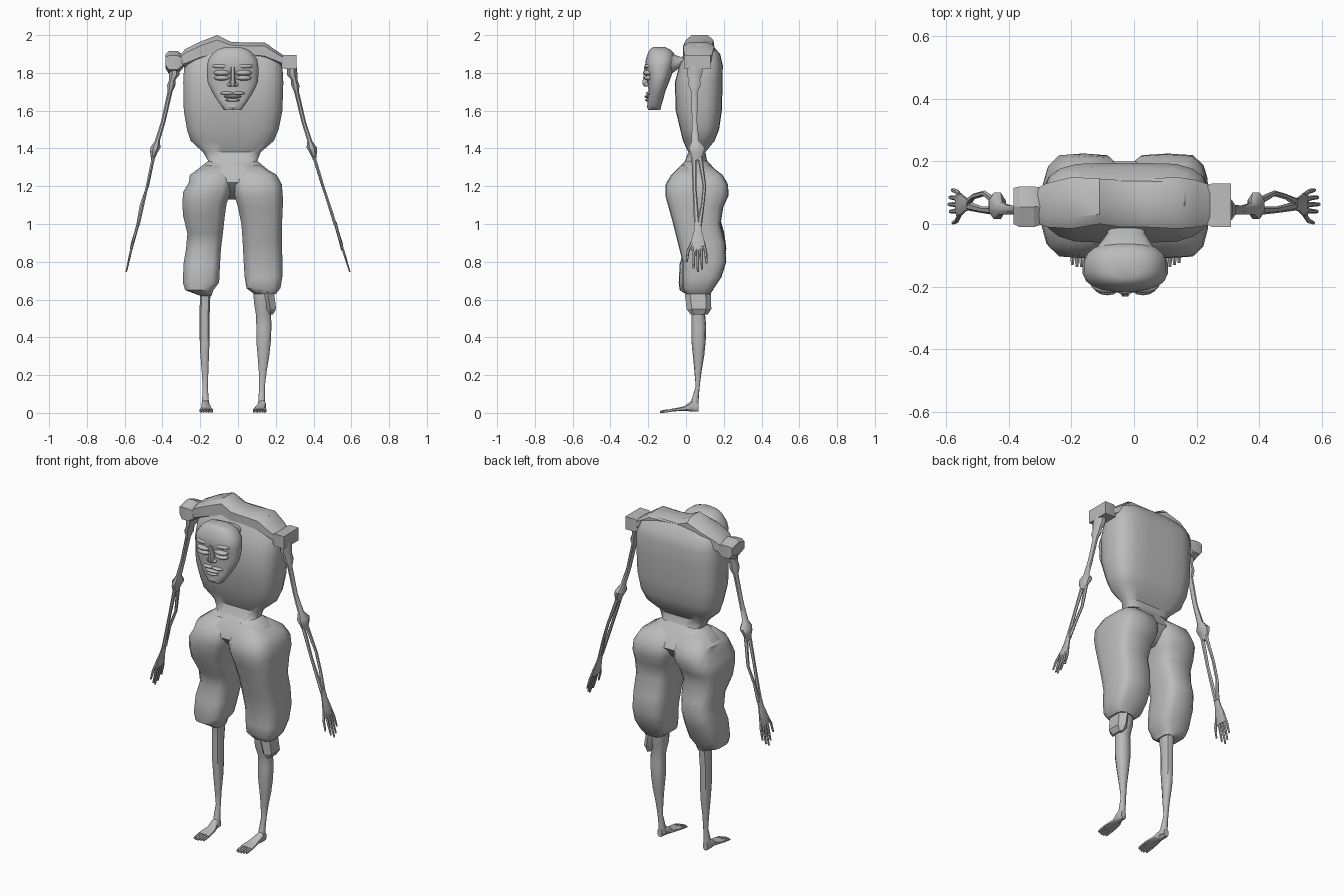
import bpy, bmesh, math
from mathutils import Vector

grey = bpy.data.materials.new("stone grey")
grey.diffuse_color = (0.5, 0.5, 0.5, 1)


def finish(name, bm, angle=45):
    bmesh.ops.recalc_face_normals(bm, faces=bm.faces)
    me = bpy.data.meshes.new(name)
    bm.to_mesh(me)
    bm.free()
    me.materials.append(grey)
    ob = bpy.data.objects.new(name, me)
    bpy.context.collection.objects.link(ob)
    bpy.context.view_layer.objects.active = ob
    ob.select_set(True)
    bpy.ops.object.shade_smooth_by_angle(angle=math.radians(angle))
    ob.select_set(False)
    return ob


def loft(name, rings, axis="z", n=12, p=2.6, dent=0.0, angle=45):
    """Skin rings (t, u0, u1, v0, v1) placed along an axis; p sets squareness."""
    bm = bmesh.new()
    loops = []
    top = math.cos(math.pi / n) ** (2 / p)
    for t, u0, u1, v0, v1 in rings:
        loop = []
        for i in range(n):
            a = math.tau * (i + 0.5) / n
            c, s = math.cos(a), math.sin(a)
            c = math.copysign(abs(c) ** (2 / p), c) / top
            s = math.copysign(abs(s) ** (2 / p), s) / top
            s *= 1 - dent * math.exp(-(c / 0.35) ** 2)
            u = (u0 + u1) / 2 + c * (u1 - u0) / 2
            v = (v0 + v1) / 2 + s * (v1 - v0) / 2
            co = {"x": (t, u, v), "y": (u, t, v), "z": (u, v, t)}[axis]
            loop.append(bm.verts.new(co))
        loops.append(loop)
    for a, b in zip(loops, loops[1:]):
        for i in range(n):
            j = (i + 1) % n
            bm.faces.new((a[i], a[j], b[j], b[i]))
    bm.faces.new(loops[0])
    bm.faces.new(loops[-1])
    return finish(name, bm, angle)


def rod(name, pts, n=6):
    """Thin limb through points (x, y, z, half width x, half width y)."""
    return loft(name, [(z, x - a, x + a, y - b, y + b) for x, y, z, a, b in pts],
                n=n, p=2)


def ball(name, centre, size):
    bm = bmesh.new()
    bmesh.ops.create_uvsphere(bm, u_segments=14, v_segments=8, radius=1)
    for v in bm.verts:
        v.co = Vector(centre) + Vector(a * b for a, b in zip(v.co, size))
    return finish(name, bm, 60)


# Torso and waist
loft("torso", [
    (1.27, -0.20, 0.15, -0.06, 0.16), (1.33, -0.155, 0.10, -0.01, 0.115),
    (1.38, -0.185, 0.12, 0.01, 0.105), (1.44, -0.25, 0.19, -0.02, 0.155),
    (1.50, -0.27, 0.215, -0.035, 0.18), (1.60, -0.287, 0.235, -0.06, 0.195),
    (1.75, -0.29, 0.24, -0.065, 0.20), (1.84, -0.285, 0.235, -0.04, 0.20),
    (1.90, -0.27, 0.21, -0.01, 0.185), (1.95, -0.22, 0.16, 0.02, 0.14),
], n=20, p=3.2, dent=0.1)

# Shoulder yoke with a lopsided top
loft("shoulder_yoke", [
    (-0.32, 0.01, 0.11, 1.83, 1.88), (-0.28, -0.01, 0.13, 1.83, 1.925),
    (-0.20, -0.015, 0.15, 1.86, 1.965), (-0.11, 0.0, 0.145, 1.88, 2.0),
    (-0.04, -0.01, 0.14, 1.88, 1.965), (0.04, -0.01, 0.145, 1.88, 1.96),
    (0.14, -0.015, 0.15, 1.87, 1.962), (0.20, -0.01, 0.14, 1.85, 1.92),
    (0.26, 0.0, 0.12, 1.83, 1.88),
], axis="x", n=8, p=3.2, angle=35)
loft("right_shoulder_block", [
    (0.23, 0.0, 0.12, 1.83, 1.885), (0.25, -0.01, 0.13, 1.82, 1.895),
    (0.31, -0.01, 0.13, 1.82, 1.895)], axis="x", n=4, angle=30)
loft("left_shoulder_block", [
    (-0.385, 0.0, 0.115, 1.83, 1.895), (-0.365, -0.01, 0.12, 1.80, 1.91),
    (-0.32, -0.01, 0.12, 1.80, 1.91), (-0.29, 0.0, 0.115, 1.83, 1.89)],
    axis="x", n=6, angle=30)

# Pelvis between the thighs
loft("pelvis", [
    (1.13, -0.08, 0.03, 0.03, 0.12), (1.17, -0.17, 0.11, -0.04, 0.17),
    (1.22, -0.25, 0.20, -0.085, 0.205), (1.27, -0.24, 0.18, -0.07, 0.175),
    (1.34, -0.15, 0.095, 0.0, 0.11)], n=16, p=2.8, dent=0.08)

# Thick trouser-like thighs
loft("right_thigh", [
    (0.63, 0.085, 0.20, 0.0, 0.13), (0.66, 0.045, 0.225, -0.02, 0.15),
    (0.72, 0.035, 0.235, -0.02, 0.19), (0.80, 0.03, 0.235, -0.02, 0.215),
    (0.90, 0.025, 0.233, -0.045, 0.21), (1.00, 0.018, 0.233, -0.07, 0.185),
    (1.09, 0.0, 0.237, -0.095, 0.20), (1.15, -0.02, 0.237, -0.112, 0.228),
    (1.21, -0.03, 0.232, -0.11, 0.225), (1.26, -0.02, 0.205, -0.08, 0.195),
    (1.31, 0.0, 0.12, -0.03, 0.13)], n=14, p=3.4, dent=0.03)
loft("left_thigh", [
    (0.62, -0.20, -0.14, 0.01, 0.11), (0.65, -0.28, -0.13, -0.035, 0.13),
    (0.69, -0.292, -0.10, -0.04, 0.15), (0.79, -0.288, -0.095, -0.035, 0.195),
    (0.87, -0.275, -0.09, -0.01, 0.215), (0.95, -0.268, -0.08, -0.035, 0.205),
    (1.04, -0.29, -0.07, -0.08, 0.18), (1.11, -0.295, -0.06, -0.10, 0.205),
    (1.17, -0.29, -0.035, -0.112, 0.228), (1.22, -0.26, -0.03, -0.105, 0.22),
    (1.26, -0.255, -0.03, -0.08, 0.195), (1.31, -0.18, -0.05, -0.03, 0.13)],
    n=14, p=3.2, dent=0.03)

# Shins down to the heels
loft("right_shin", [
    (0.02, 0.105, 0.145, 0.02, 0.066), (0.07, 0.108, 0.142, 0.03, 0.066),
    (0.14, 0.112, 0.142, 0.052, 0.072), (0.22, 0.11, 0.152, 0.045, 0.082),
    (0.30, 0.104, 0.165, 0.038, 0.095), (0.38, 0.097, 0.174, 0.03, 0.103),
    (0.46, 0.097, 0.177, 0.03, 0.105), (0.52, 0.095, 0.175, 0.03, 0.10),
    (0.58, 0.085, 0.18, 0.01, 0.115), (0.65, 0.08, 0.19, 0.01, 0.12)], n=10)
loft("right_knee_flap", [
    (0.52, 0.165, 0.185, 0.03, 0.11), (0.55, 0.14, 0.202, 0.01, 0.127),
    (0.64, 0.12, 0.19, 0.0, 0.125)], n=6, angle=30)
loft("left_shin", [
    (0.02, -0.19, -0.15, 0.02, 0.066), (0.07, -0.19, -0.155, 0.03, 0.066),
    (0.14, -0.187, -0.16, 0.052, 0.072), (0.22, -0.192, -0.157, 0.045, 0.08),
    (0.32, -0.20, -0.153, 0.038, 0.095), (0.42, -0.204, -0.15, 0.03, 0.10),
    (0.52, -0.204, -0.15, 0.03, 0.10), (0.66, -0.20, -0.145, 0.02, 0.11)], n=10)

# Flat feet with toes
for side, cx in (("right", 0.115), ("left", -0.168)):
    o = 0.012 if side == "right" else -0.005
    loft(side + "_foot", [
        (0.066, cx + o - 0.015, cx + o + 0.015, 0.008, 0.055),
        (0.03, cx + o - 0.02, cx + o + 0.02, 0.008, 0.065),
        (-0.01, cx - 0.026, cx + 0.026, 0.01, 0.035),
        (-0.05, cx - 0.034, cx + 0.034, 0.009, 0.026),
        (-0.085, cx - 0.036, cx + 0.036, 0.006, 0.02)], axis="y", n=8)
    for i in range(5):
        x = cx + (i - 2) * 0.0145
        tip = -0.14 + 0.006 * abs(i - 1.5)
        loft(f"{side}_toe_{i + 1}", [
            (-0.075, x - 0.006, x + 0.006, 0.007, 0.019),
            (tip + 0.015, x - 0.006, x + 0.006, 0.002, 0.015),
            (tip, x - 0.004, x + 0.004, 0.0, 0.009)], axis="y", n=6)

# Bony arms: shoulder, elbow, wrist and fingertip x positions per side
for side, sg, sh, el, wr, tip in (("right", 1, 0.285, 0.39, 0.517, 0.592),
                                  ("left", -1, 0.335, 0.437, 0.53, 0.592)):
    rod(side + "_upper_arm", [
        (sg * sh, 0.05, 1.84, 0.025, 0.04), (sg * (sh + 0.002), 0.045, 1.79, 0.028, 0.04),
        (sg * (sh + 0.012), 0.045, 1.765, 0.017, 0.03),
        (sg * (sh + 0.018), 0.045, 1.735, 0.022, 0.033),
        (sg * (sh + 0.025), 0.045, 1.70, 0.013, 0.016),
        (sg * (sh * 0.4 + el * 0.6), 0.045, 1.54, 0.012, 0.014),
        (sg * (el - 0.01), 0.05, 1.44, 0.013, 0.02),
        (sg * el, 0.058, 1.405, 0.027, 0.042),
        (sg * (el + 0.008), 0.058, 1.38, 0.02, 0.036),
        (sg * (el + 0.015), 0.058, 1.34, 0.008, 0.02)], n=8)
    mid = el * 0.5 + wr * 0.5
    rod(side + "_forearm_front_bone", [
        (sg * (el + 0.005), 0.042, 1.38, 0.009, 0.012),
        (sg * mid, 0.045, 1.19, 0.007, 0.009), (sg * wr, 0.058, 0.99, 0.009, 0.013)])
    rod(side + "_forearm_rear_bone", [
        (sg * (el + 0.005), 0.07, 1.38, 0.009, 0.012),
        (sg * (mid - 0.005), 0.098, 1.20, 0.007, 0.008),
        (sg * (mid + 0.03), 0.088, 1.10, 0.007, 0.008),
        (sg * wr, 0.07, 0.99, 0.009, 0.012)])
    rod(side + "_hand", [
        (sg * (wr - 0.003), 0.063, 1.01, 0.008, 0.018),
        (sg * (wr + 0.01), 0.063, 0.96, 0.008, 0.022),
        (sg * (wr + 0.028), 0.062, 0.90, 0.009, 0.038),
        (sg * (wr + 0.036), 0.062, 0.86, 0.007, 0.036)], n=8)
    for i, (y0, y1, z1) in enumerate(((0.035, 0.004, 0.80), (0.046, 0.040, 0.765),
                                      (0.06, 0.063, 0.745), (0.076, 0.085, 0.76),
                                      (0.09, 0.108, 0.79))):
        k = (0.9 - z1) / 0.155
        x0 = wr + 0.025
        x1 = x0 + (tip - x0) * k
        rod(f"{side}_finger_{i + 1}", [
            (sg * x0, y0, 0.91, 0.006, 0.008),
            (sg * (x0 + x1) / 2, y1 * 0.8 + y0 * 0.2, (0.91 + z1) / 2, 0.006, 0.007),
            (sg * x1, y1, z1, 0.004, 0.005)])

# Mask-like head hung in front of the chest
HX = -0.028
loft("head", [(z, HX - w, HX + w, y0, y1) for z, w, y0, y1 in (
    (1.603, 0.045, -0.20, -0.135), (1.63, 0.065, -0.205, -0.13),
    (1.66, 0.085, -0.203, -0.12), (1.70, 0.11, -0.197, -0.11),
    (1.75, 0.133, -0.203, -0.09), (1.79, 0.136, -0.203, -0.075),
    (1.83, 0.136, -0.218, -0.065), (1.87, 0.13, -0.213, -0.058),
    (1.905, 0.105, -0.202, -0.065), (1.925, 0.08, -0.19, -0.085),
    (1.936, 0.04, -0.175, -0.11))], n=20, p=2.5, angle=60)
loft("neck", [
    (-0.12, -0.14, 0.085, 1.79, 1.92), (-0.07, -0.115, 0.06, 1.80, 1.90),
    (-0.03, -0.085, 0.035, 1.83, 1.885), (0.03, -0.08, 0.035, 1.84, 1.89)],
    axis="y", n=12)

# Face: brows, heavy lidded eyes, nose, cheek folds, lips and chin
for sg in (-1, 1):
    side = "right" if sg > 0 else "left"
    ex = HX + sg * 0.057
    ball(side + "_brow", (ex, -0.195, 1.835), (0.052, 0.026, 0.014))
    ball(side + "_upper_lid", (ex, -0.198, 1.800), (0.045, 0.03, 0.016))
    ball(side + "_lower_lid", (ex, -0.195, 1.773), (0.043, 0.028, 0.014))
    ball(side + "_nostril", (HX + sg * 0.016, -0.204, 1.738), (0.014, 0.018, 0.011))
    ball(side + "_mouth_fold", (HX + sg * 0.03, -0.19, 1.692), (0.036, 0.024, 0.01))
loft("nose", [
    (1.728, HX - 0.014, HX + 0.014, -0.222, -0.18),
    (1.745, HX - 0.018, HX + 0.018, -0.232, -0.18),
    (1.78, HX - 0.011, HX + 0.011, -0.226, -0.18),
    (1.83, HX - 0.012, HX + 0.012, -0.222, -0.18)], n=8)
ball("upper_lip", (HX, -0.195, 1.674), (0.048, 0.026, 0.009))
ball("lower_lip", (HX, -0.195, 1.656), (0.042, 0.022, 0.009))
ball("chin", (HX, -0.19, 1.622), (0.035, 0.018, 0.016))
